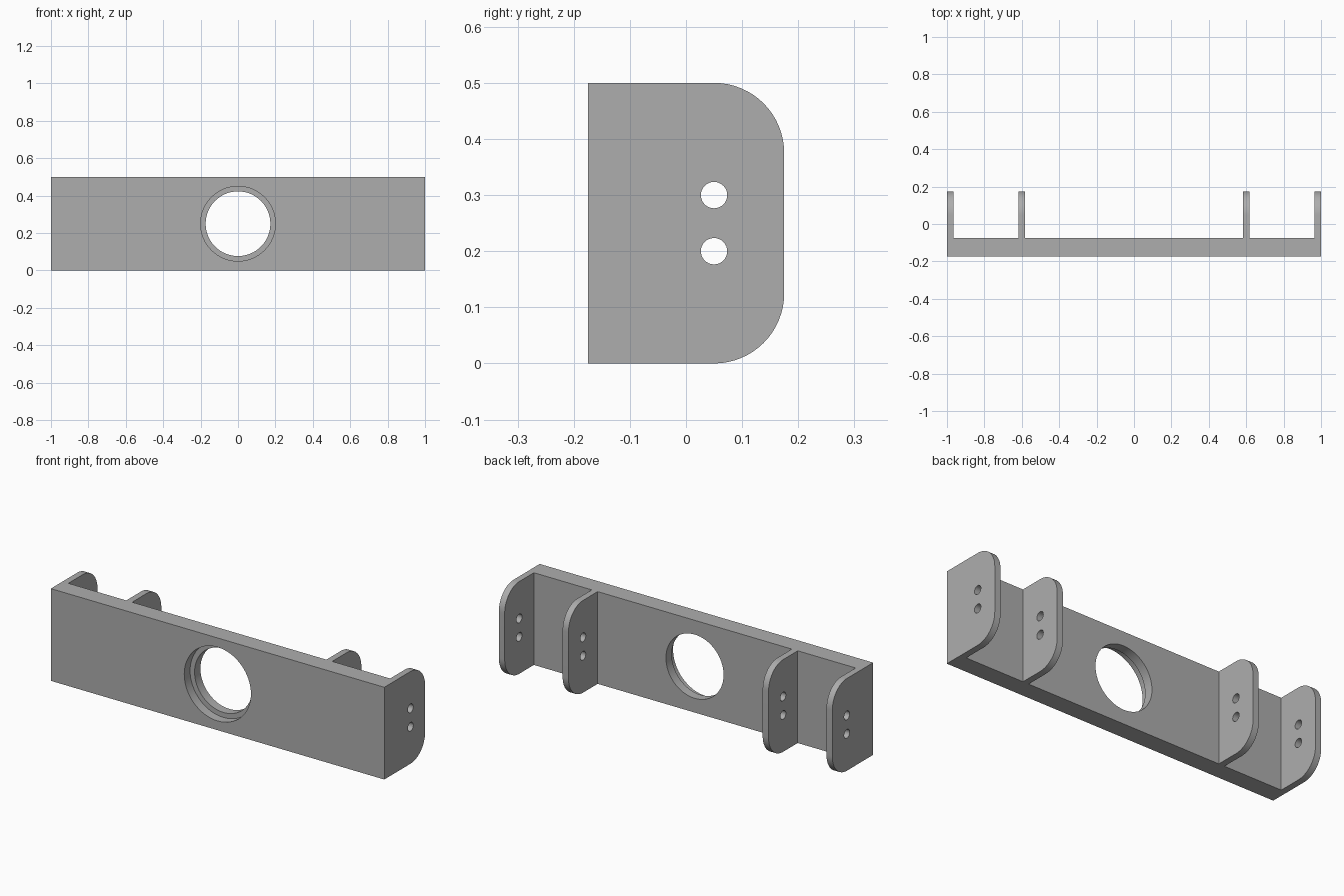
import bpy, bmesh
from math import cos, sin, pi, radians
from mathutils import Vector

cube = bpy.data.objects.get("Cube")
if cube:
    bpy.data.objects.remove(cube, do_unlink=True)

FRONT, PLATE_BACK, BACK, HEIGHT = -0.175, -0.075, 0.175, 0.5
THICK, RADIUS = 0.035, 0.125

grey = bpy.data.materials.new("grey metal")
grey.use_nodes = True
grey.diffuse_color = (0.42, 0.42, 0.42, 1)
grey.node_tree.nodes["Principled BSDF"].inputs["Base Color"].default_value = grey.diffuse_color


def prism(name, outline, offset):
    """Extrude a closed 3D outline along offset."""
    bm = bmesh.new()
    face = bm.faces.new([bm.verts.new(p) for p in outline])
    new = bmesh.ops.extrude_face_region(bm, geom=[face])["geom"]
    bmesh.ops.translate(bm, vec=Vector(offset),
                        verts=[v for v in new if isinstance(v, bmesh.types.BMVert)])
    bmesh.ops.recalc_face_normals(bm, faces=bm.faces)
    mesh = bpy.data.meshes.new(name)
    bm.to_mesh(mesh)
    bm.free()
    mesh.materials.append(grey)
    obj = bpy.data.objects.new(name, mesh)
    bpy.context.collection.objects.link(obj)
    return obj


def arc(y, z, r, start, end, n):
    return [(y + r * cos(start + (end - start) * i / n),
             z + r * sin(start + (end - start) * i / n)) for i in range(n + 1)]


def combine(target, tool, operation):
    """Apply a boolean and discard the tool."""
    tool.hide_render = True
    mod = target.modifiers.new("cut", "BOOLEAN")
    mod.operation, mod.solver, mod.object = operation, "EXACT", tool
    bpy.context.view_layer.objects.active = target
    bpy.ops.object.modifier_apply(modifier=mod.name)
    bpy.data.objects.remove(tool, do_unlink=True)


# Plate with four lugs, as one comb-shaped plan
plan = [(-1, FRONT), (1, FRONT)]
for centre in (1 - THICK / 2, 0.6, -0.6, -1 + THICK / 2):
    right, left = centre + THICK / 2, centre - THICK / 2
    if centre < 0.9:
        plan.append((right, PLATE_BACK))
    plan += [(right, BACK), (left, BACK)]
    if centre > -0.9:
        plan.append((left, PLATE_BACK))
bracket = prism("bracket", [(x, y, 0) for x, y in plan], (0, 0, HEIGHT))

# Round the rear corners of all lugs
side = [(FRONT - 0.1, -0.0), (BACK - RADIUS, 0)]
side = [(FRONT - 0.1, -0.1), (BACK - RADIUS, -0.1)]
side += arc(BACK - RADIUS, RADIUS, RADIUS, -pi / 2, 0, 16)
side += arc(BACK - RADIUS, HEIGHT - RADIUS, RADIUS, 0, pi / 2, 16)
side += [(BACK - RADIUS, HEIGHT + 0.1), (FRONT - 0.1, HEIGHT + 0.1)]
combine(bracket, prism("rounding", [(-1.1, y, z) for y, z in side], (2.2, 0, 0)), "INTERSECT")

# Pin holes through every lug
for z in (0.2, 0.3):
    ring = arc(0.05, z, 0.0235, 0, 2 * pi, 32)[:-1]
    combine(bracket, prism("pin_hole", [(-1.1, y, h) for y, h in ring], (2.2, 0, 0)), "DIFFERENCE")

# Central bore with a wider recess at the front
for r, depth in ((0.173, 0.3), (0.2, 0.15)):
    ring = arc(0, HEIGHT / 2, r, 0, 2 * pi, 64)[:-1]
    combine(bracket, prism("bore", [(x, FRONT - 0.1, z) for x, z in ring], (0, depth, 0)), "DIFFERENCE")

# Smooth the curved walls, keep the edges sharp
bpy.ops.object.select_all(action="DESELECT")
bracket.select_set(True)
bpy.context.view_layer.objects.active = bracket
bpy.ops.object.shade_smooth_by_angle(angle=radians(30))
